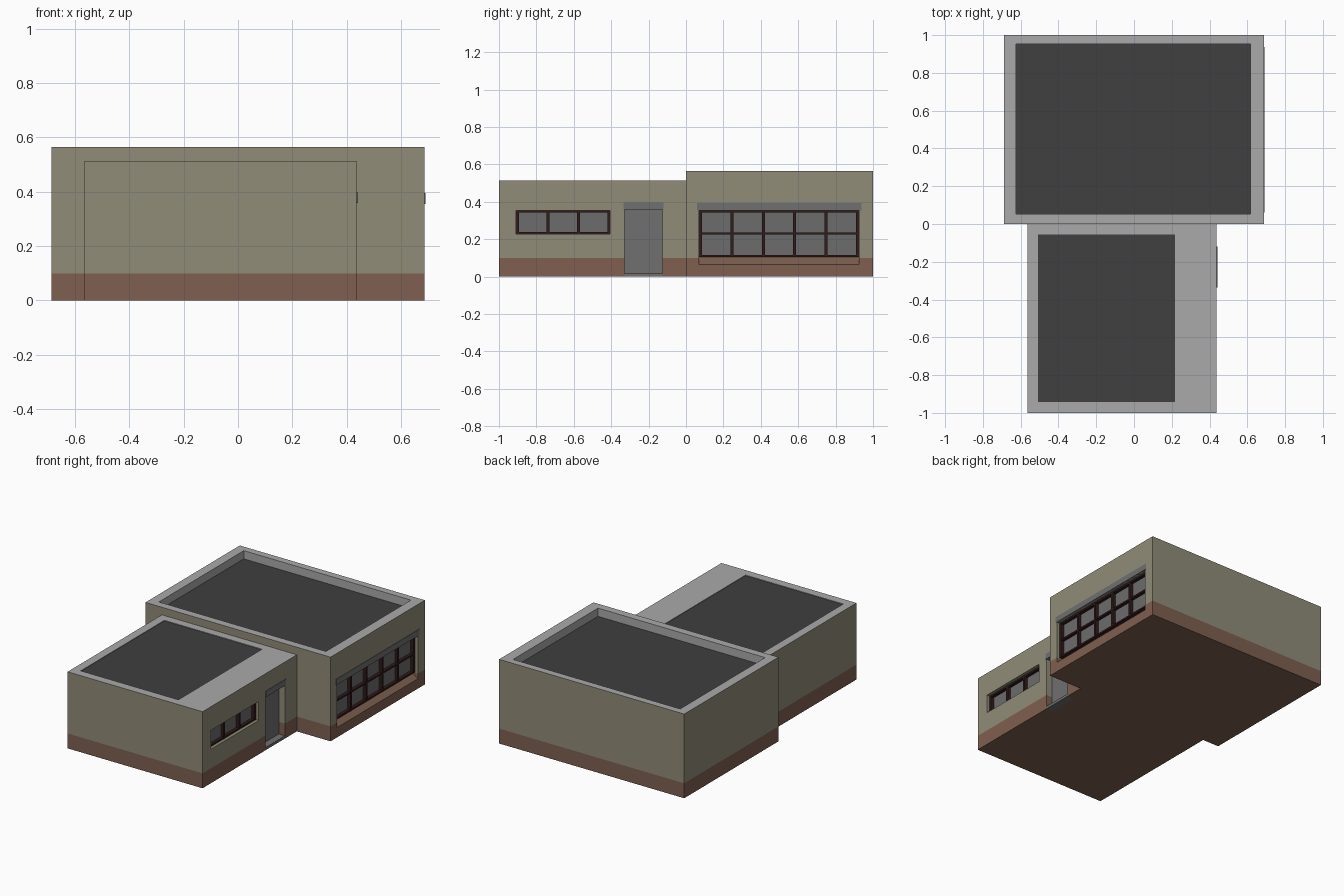
import bpy, bmesh
from mathutils import Vector

if "Cube" in bpy.data.objects:
    bpy.data.objects.remove(bpy.data.objects["Cube"])


def mat(name, r, g, b):
    m = bpy.data.materials.new(name)
    m.diffuse_color = (r, g, b, 1)
    m.use_nodes = True
    m.node_tree.nodes["Principled BSDF"].inputs["Base Color"].default_value = m.diffuse_color
    return m


WALL = mat("olive wall", 0.28, 0.265, 0.188)
BASE = mat("brown plinth", 0.21, 0.115, 0.08)
CAP = mat("light concrete", 0.40, 0.40, 0.40)
ROOF = mat("dark roofing", 0.05, 0.05, 0.05)
GREY = mat("grey lintel and door", 0.16, 0.16, 0.165)
GLASS = mat("grey glass", 0.15, 0.15, 0.155)
FRAME = mat("dark red frame", 0.032, 0.011, 0.011)


def box(name, x, y, z, material=None):
    """Box from three (min, max) ranges."""
    bm = bmesh.new()
    bmesh.ops.create_cube(bm, size=1)
    for v in bm.verts:
        v.co = Vector([r[0] if c < 0 else r[1] for c, r in zip(v.co, (x, y, z))])
    me = bpy.data.meshes.new(name)
    bm.to_mesh(me)
    bm.free()
    ob = bpy.data.objects.new(name, me)
    bpy.context.collection.objects.link(ob)
    if material:
        me.materials.append(material)
    return ob


def block(name, x, y, top, cuts):
    """Solid block with cut openings and roof well, coloured by height and direction."""
    ob = box(name, x, y, (0, top))
    cutters = [box("cutter", *c) for c in cuts]
    for c in cutters:
        mod = ob.modifiers.new("cut", 'BOOLEAN')
        mod.operation = 'DIFFERENCE'
        mod.solver = 'EXACT'
        mod.object = c
    dg = bpy.context.evaluated_depsgraph_get()
    bm = bmesh.new()
    bm.from_object(ob, dg)
    ob.modifiers.clear()
    for c in cutters:
        bpy.data.objects.remove(c)
    bmesh.ops.bisect_plane(bm, geom=bm.verts[:] + bm.edges[:] + bm.faces[:],
                           plane_co=(0, 0, 0.1), plane_no=(0, 0, 1))
    bm.normal_update()
    bm.to_mesh(ob.data)
    bm.free()
    me = ob.data
    me.materials.clear()
    for m in (WALL, BASE, CAP, ROOF):
        me.materials.append(m)
    for f in me.polygons:
        zs = [me.vertices[i].co.z for i in f.vertices]
        if f.normal.z > 0.5 and 0.5 < max(zs) < top - 0.001:
            f.material_index = 3
        elif min(zs) > 0.5:
            f.material_index = 2
        else:
            f.material_index = 1 if max(zs) < 0.101 else 0


ROOF_Z = 0.51
XB, XF = 0.687, 0.437          # right faces of the back and front blocks
DEPTH = 0.05                   # recess depth of openings

BIG_Y, BIG_Z = (0.07, 0.925), (0.105, 0.355)
SMALL_Y, SMALL_Z = (-0.91, -0.405), (0.228, 0.355)
DOOR_Y, DOOR_Z = (-0.33, -0.125), (0.02, 0.36)

# two main volumes
block("back_block", (-0.687, XB), (0, 1), 0.565, [
    ((-0.624, 0.617), (0.052, 0.953), (ROOF_Z, 0.7)),
    ((XB - DEPTH, 0.8), BIG_Y, (0.065, BIG_Z[1]))])
block("front_block", (-0.565, XF), (-1, 0), 0.514, [
    ((-0.508, 0.218), (-0.943, -0.055), (ROOF_Z, 0.7)),
    ((XF - DEPTH, 0.6), SMALL_Y, SMALL_Z),
    ((XF - DEPTH, 0.6), DOOR_Y, (-0.1, DOOR_Z[1]))])


def window(name, face, y, z, cols, rows):
    """Glass pane with a frame and evenly spaced bars, set back in the opening."""
    xg, xf, t = face - 0.042, face - 0.02, 0.008
    box(name + "_glass", (face - DEPTH, xg), y, z, GLASS)
    for i in range(cols + 1):
        p = y[0] + t + (y[1] - y[0] - 2 * t) * i / cols
        box(name + "_upright", (face - DEPTH, xf), (p - t, p + t), z, FRAME)
    for i in range(rows + 1):
        p = z[0] + t * 0.7 + (z[1] - z[0] - 1.4 * t) * i / rows
        box(name + "_rail", (face - DEPTH, xf - 0.001), y, (p - t * 0.7, p + t * 0.7), FRAME)


window("big_window", XB, BIG_Y, BIG_Z, 5, 2)
window("small_window", XF, SMALL_Y, SMALL_Z, 3, 1)

# sloping sill below the big window
sill = box("big_window_sill", (XB - DEPTH, XB), BIG_Y, (0.06, 0.105), BASE)
for v in sill.data.vertices:
    if v.co.x > XB - 0.01 and v.co.z > 0.1:
        v.co.z = 0.066

# door, step and lintels
box("door", (XF - DEPTH, XF - DEPTH + 0.006), DOOR_Y, DOOR_Z, GREY)
box("door_step", (XF - DEPTH, XF), DOOR_Y, (0, 0.018), GREY)
box("door_lintel", (XF - DEPTH, XF + 0.004), (-0.335, -0.12), (0.358, 0.397), GREY)
box("big_window_lintel", (XB - DEPTH, XB + 0.003), (0.06, 0.937), (0.355, 0.395), GREY)
